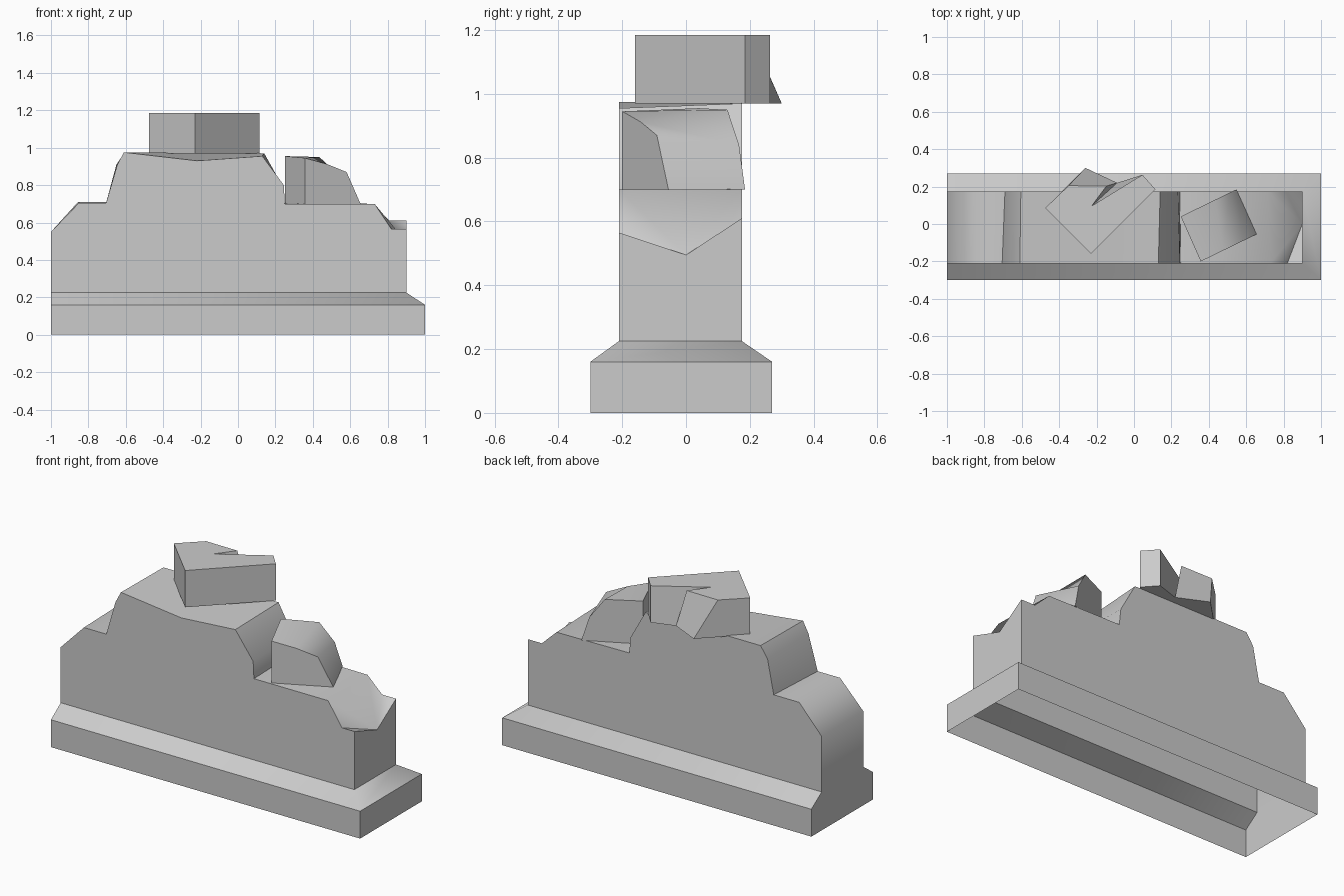
import bpy, bmesh, math

if "Cube" in bpy.data.objects:
    bpy.data.objects.remove(bpy.data.objects["Cube"])

GREY = (0.6, 0.6, 0.6, 1)
stone = bpy.data.materials.new("grey_stone")
stone.use_nodes = True
stone.diffuse_color = GREY
stone.node_tree.nodes["Principled BSDF"].inputs["Base Color"].default_value = GREY


def finish(name, bm):
    """Turn a bmesh into a shaded object."""
    bmesh.ops.recalc_face_normals(bm, faces=bm.faces)
    mesh = bpy.data.meshes.new(name)
    bm.to_mesh(mesh)
    bm.free()
    mesh.materials.append(stone)
    obj = bpy.data.objects.new(name, mesh)
    bpy.context.collection.objects.link(obj)
    bpy.ops.object.select_all(action='DESELECT')
    obj.select_set(True)
    bpy.context.view_layer.objects.active = obj
    bpy.ops.object.shade_smooth_by_angle(angle=math.radians(50))
    return obj


def strip(bm, a, b, closed=False):
    """Quads between two matching rows of vertices."""
    n = len(a)
    for i in range(n if closed else n - 1):
        j = (i + 1) % n
        bm.faces.new((a[i], a[j], b[j], b[i]))


# Wall on a chamfered plinth, open underneath
bm = bmesh.new()
FRONT, BACK = -0.21, 0.175


def ring(x1, y0, y1, z):
    return [bm.verts.new((x, y, z)) for x, y in ((-1, y0), (x1, y0), (x1, y1), (-1, y1))]


foot = ring(1, -0.30, 0.27, 0)
ledge = ring(1, -0.30, 0.27, 0.16)
sill = ring(0.9, FRONT, BACK, 0.225)
strip(bm, foot, ledge, True)
strip(bm, ledge, sill, True)

front_line = [(-1, .55), (-.85, .705), (-.705, .705), (-.645, .91), (-.61, .975),
              (-.22, .93), (.13, .955), (.245, .80), (.25, .70), (.73, .70)]
back_line = [(-1, .55), (-.855, .71), (-.69, .71), (-.65, .91), (-.605, .975),
             (-.22, .975), (.14, .97), (.235, .80), (.245, .705), (.715, .70)]
front = [bm.verts.new((x, FRONT, z)) for x, z in front_line]
back = [bm.verts.new((x, BACK, z)) for x, z in back_line]
strip(bm, front, back)

# Broken right-hand corner, meeting at a low notch
f1, f2 = [bm.verts.new((x, FRONT, .565)) for x in (.82, .9)]
b1, b2 = [bm.verts.new((x, BACK, .61)) for x in (.81, .9)]
notch = bm.verts.new((.9, 0, .495))
for tri in ((front[-1], back[-1], notch), (front[-1], notch, f1),
            (back[-1], b1, notch), (f1, notch, f2), (b1, b2, notch)):
    bm.faces.new(tri)
bm.faces.new([sill[0], sill[1], f2, f1] + front[::-1])
bm.faces.new([sill[3], sill[2], b2, b1] + back[::-1])
bm.faces.new((sill[1], sill[2], b2, notch, f2))
bm.faces.new((sill[3], sill[0], front[0], back[0]))
finish("ruined_wall", bm)

# Loose block on the crest, with a broken rear face
bm = bmesh.new()
LOW, HIGH = 0.97, 1.185


def corner(x, y, z):
    return bm.verts.new((x, y, z))


square = [(-.475, .085), (-.23, -.16), (.115, .185), (.045, .263)]
low = [corner(x, y, LOW) for x, y in square]
high = [corner(x, y, HIGH) for x, y in square]
strip(bm, low, high)
crack = corner(-.227, .096, HIGH)
rim_in, rim_out = corner(-.147, .203, HIGH), corner(-.35, .205, HIGH)
spur_in, spur_out = corner(-.09, .22, LOW), corner(-.26, .30, LOW)
bm.faces.new(high + [crack, rim_in, rim_out])
bm.faces.new(low + [spur_in, spur_out])
bm.faces.new((low[3], high[3], crack, spur_in))
bm.faces.new((crack, rim_in, spur_in))
bm.faces.new((rim_in, rim_out, spur_out, spur_in))
bm.faces.new((rim_out, high[0], low[0], spur_out))
finish("top_block", bm)

# Worn block on the lower step: a turned profile between two ends
bm = bmesh.new()


def end(x, y, profile):
    return [bm.verts.new((x + .298 * t, y + .145 * t, z)) for t, z in profile]


near = end(.357, -.20, [(0, .70), (0, .945), (.4, .912), (.75, .87), (1, .70)])
far = end(.25, .04, [(0, .70), (0, .955), (.62, .95), (.87, .84), (1, .70)])
strip(bm, near, far, True)
bm.faces.new(near)
bm.faces.new(far)
finish("step_block", bm)
